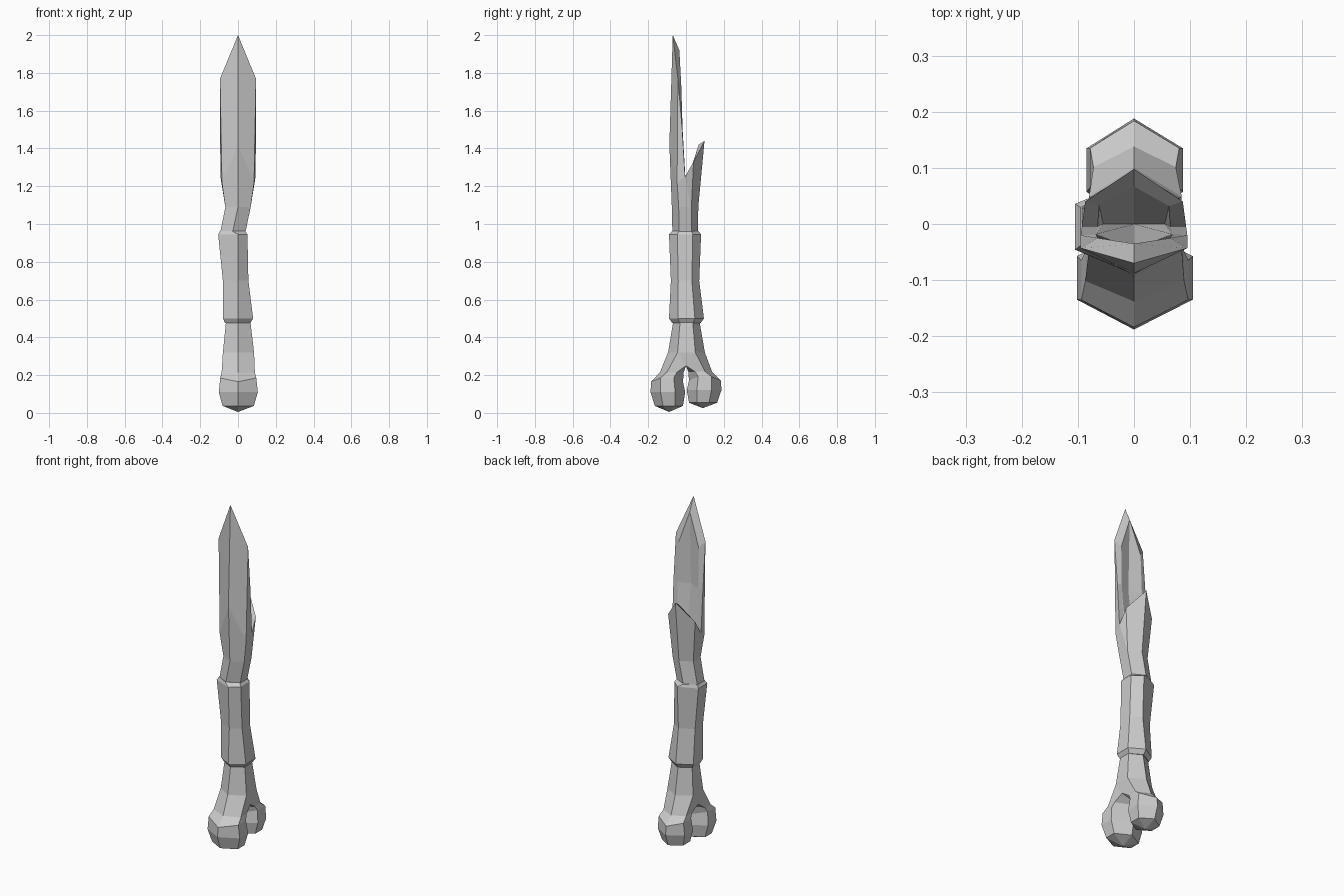
import bpy, bmesh

if "Cube" in bpy.data.objects:
    bpy.data.objects.remove(bpy.data.objects["Cube"])


def hexring(z, x0, x1, y0, y1, ridge=None, flat=0.48):
    """Six-sided section with ridges at front and back, flats left and right."""
    cx = (x0 + x1) / 2 if ridge is None else ridge
    cy, h = (y0 + y1) / 2, (y1 - y0) / 2 * flat
    return [(cx, y0, z), (x1, cy - h, z), (x1, cy + h, z),
            (cx, y1, z), (x0, cy + h, z), (x0, cy - h, z)]


def loft(rings):
    """Quads between successive rings of equal size."""
    faces = []
    for a, b in zip(rings, rings[1:]):
        n = len(a)
        faces += [(a[i], a[(i + 1) % n], b[(i + 1) % n], b[i]) for i in range(n)]
    return faces


def build(name, faces):
    bm = bmesh.new()
    for f in faces:
        bm.faces.new([bm.verts.new(p) for p in f])
    bmesh.ops.remove_doubles(bm, verts=bm.verts[:], dist=0.0005)
    bmesh.ops.recalc_face_normals(bm, faces=bm.faces[:])
    me = bpy.data.meshes.new(name)
    bm.to_mesh(me)
    bm.free()
    ob = bpy.data.objects.new(name, me)
    bpy.context.collection.objects.link(ob)
    return ob


# Grip sleeve, closed at both ends
grip = [hexring(0.475, -.068, .065, -.072, .077, 0),
        hexring(0.50, -.08, .08, -.09, .095, 0),
        hexring(0.70, -.08, .055, -.08, .07, 0),
        hexring(0.945, -.105, .05, -.09, .08, 0),
        hexring(0.962, -.095, .038, -.075, .066, -.03)]
build("grip", loft(grip) + [grip[0], grip[-1]])

# Forked bone end: shaft, crotch and two knuckles
shaft = [hexring(0.48, -.064, .066, -.068, .072, 0),
         hexring(0.32, -.08, .085, -.095, .10, 0)]
F, RF, RB, B, LB, LF = shaft[1]
CR, CM, CL = (.08, 0, .25), (0, 0, .25), (-.078, 0, .25)
faces = loft(shaft) + [shaft[0], (RF, RB, CR), (LF, LB, CL)]


def knuckle(top, s, w, low):
    """One knuckle; s is the y direction, w the half width, low the tip height."""
    rings = [top]
    for z, dz, outer, inner, k in ((.215, 0, .138, .012, .85), (.165, .02, .184, .016, .92),
                                   (.11, 0, .188, .004, 1.0), (.037, 0, .165, .016, .8)):
        z += low * (.25 - z) / .25
        r = hexring(z, -w * k, w * k * 1.03, -outer, -inner, 0, .42)
        r = [(x, -y * s, zz + (dz if abs(x) > .01 else 0)) for x, y, zz in r]
        rings.append(r)
    tip = (0, .085 * s * 1.05, .005 + low)
    last = rings[-1]
    return loft(rings) + [(last[i], last[(i + 1) % 6], tip) for i in range(6)]


faces += knuckle([F, RF, CR, CM, CL, LF], -1, .102, 0)
faces += knuckle([B, RB, CR, CM, CL, LB], 1, .085, .02)
build("bone_end", faces)

# Bone shank rising from the grip
neck = hexring(1.09, -.067, .067, -.075, .065, 0)
faces = loft([hexring(0.95, -.095, .038, -.072, .064, -.03), neck])

# Splintered hollow blade: one half described, both halves made
F0, R0, S0, B0 = neck[:4]
F1, F2 = (0, -.088, 1.42), (0, -.07, 2.0)
R1, R2 = (.085, -.047, 1.22), (.095, -.043, 1.77)
N, E1 = (.093, -.005, 1.25), (.095, -.02, 1.5)
S1, B1 = (.087, .04, 1.33), (0, .098, 1.44)
Bi, Si, Ni = (0, .067, 1.42), (.062, .032, 1.31), (.065, -.005, 1.24)
Ei, Ti = (.068, -.018, 1.5), (.065, -.025, 1.73)
C2, C1 = (0, -.035, 1.92), (0, -.045, 1.5)
P, Q = (0, 0, 1.15), (.055, 0, 1.19)
half = [(F0, R0, R1, F1), (F1, R1, R2, F2), (R0, S0, N, R1), (S0, S1, N),
        (S0, B0, B1, S1), (R1, N, E1), (R1, E1, R2),
        (E1, R2, Ti, Ei), (R2, F2, C2, Ti), (N, E1, Ei, Ni),
        (N, S1, Si, Ni), (S1, B1, Bi, Si),
        (Ti, C2, C1, Ei), (Ei, C1, P, Q), (Ei, Q, Ni), (Ni, Q, Si), (Si, Bi, P, Q)]
for s in (1, -1):
    faces += [[(x * s, y, z) for x, y, z in f] for f in half]
build("bone_blade", faces)
